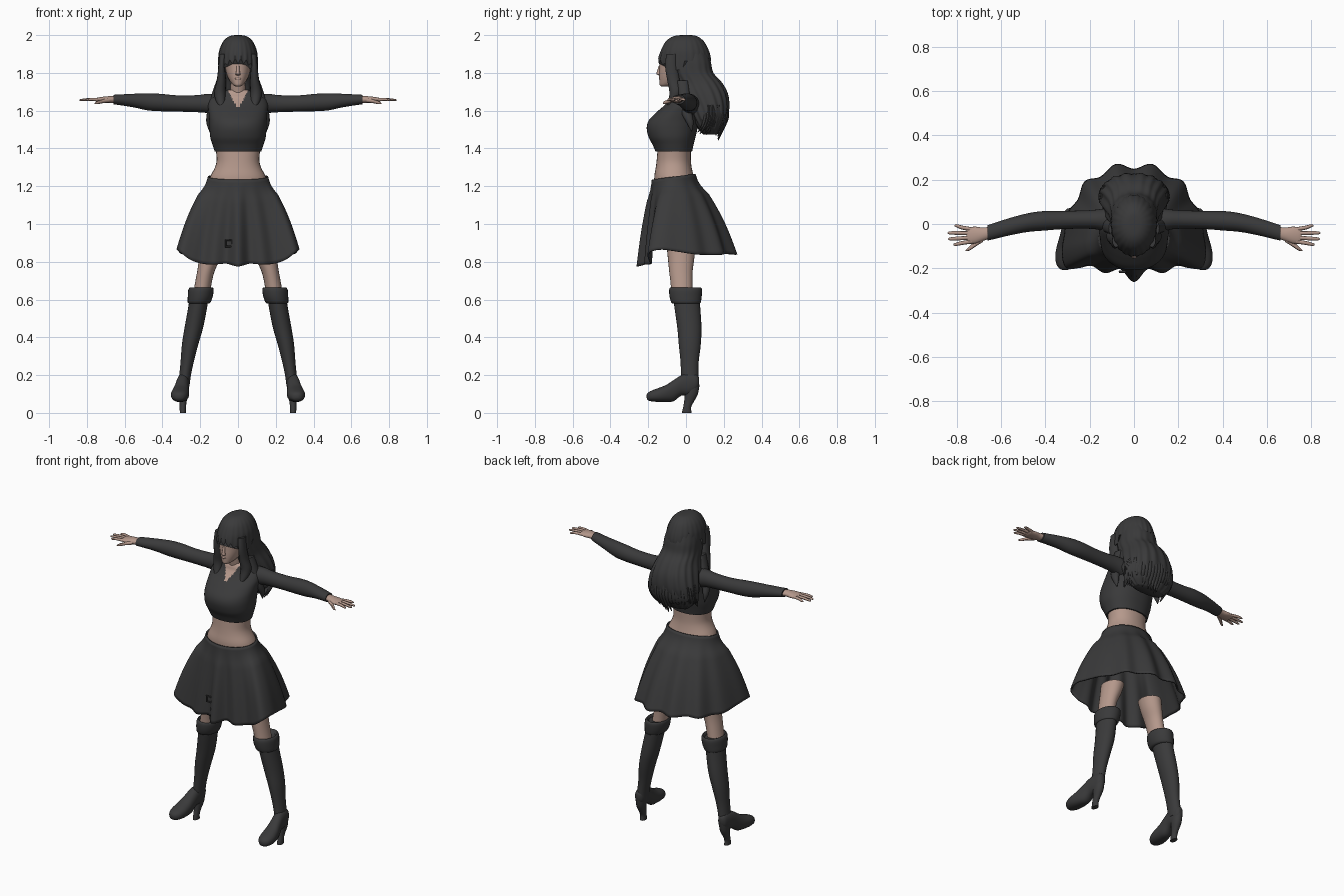
import bpy, bmesh, math, random
from mathutils import Vector

random.seed(4)


def material(name, rgb):
    m = bpy.data.materials.new(name)
    m.diffuse_color = (*rgb, 1)
    return m


DARK = material("charcoal", (0.042, 0.042, 0.043))
SKIN = material("skin", (0.46, 0.315, 0.26))


def catmull(rows, sub):
    """Resample rows of numbers along a smooth curve."""
    out = []
    n = len(rows)
    for i in range(n - 1):
        p = [rows[max(i - 1, 0)], rows[i], rows[i + 1], rows[min(i + 2, n - 1)]]
        for k in range(sub):
            t = k / sub
            out.append([0.5 * (2 * b + (c - a) * t + (2 * a - 5 * b + 4 * c - d) * t * t
                               + (3 * b - a - 3 * c + d) * t ** 3) for a, b, c, d in zip(*p)])
    out.append(list(rows[-1]))
    return out


def grid(name, rings, mat, cap=True):
    """Mesh from a list of closed point rings."""
    bm = bmesh.new()
    vr = [[bm.verts.new(p) for p in ring] for ring in rings]
    n = len(vr[0])
    for a, b in zip(vr, vr[1:]):
        for j in range(n):
            bm.faces.new((a[j], a[(j + 1) % n], b[(j + 1) % n], b[j]))
    if cap:
        bm.faces.new(vr[0])
        bm.faces.new(vr[-1])
    bmesh.ops.recalc_face_normals(bm, faces=bm.faces[:])
    me = bpy.data.meshes.new(name)
    bm.to_mesh(me)
    bm.free()
    ob = bpy.data.objects.new(name, me)
    bpy.context.collection.objects.link(ob)
    me.materials.append(mat)
    for o in bpy.context.selected_objects:
        o.select_set(False)
    ob.select_set(True)
    bpy.context.view_layer.objects.active = ob
    bpy.ops.object.shade_smooth_by_angle(angle=math.radians(50))
    return ob


def tube(name, rows, mat, u="x", v="y", seg=24, sub=4, p=1.0, fn=None):
    """Loft ellipses (cx, cy, cz, ru, rv) lying in the u-v plane."""
    ax = {"x": Vector((1, 0, 0)), "y": Vector((0, 1, 0)), "z": Vector((0, 0, 1))}
    rows = catmull(rows, sub)
    rings = []
    for i, r in enumerate(rows):
        ring = []
        for j in range(seg):
            a = math.tau * j / seg
            c, s = math.cos(a), math.sin(a)
            c, s = math.copysign(abs(c) ** p, c), math.copysign(abs(s) ** p, s)
            q = Vector(r[:3]) + ax[u] * max(r[3], .001) * c + ax[v] * max(r[4], .001) * s
            ring.append(fn(a, i / (len(rows) - 1), q, r) if fn else q)
        rings.append(ring)
    return grid(name, rings, mat)


def body(*rows):
    """(z, half width, front y, back y) -> tube rows."""
    return [(0, (f + b) / 2, z, h, (b - f) / 2) for z, h, f, b in rows]


def side(s, rows):
    return [(s * r[0], *r[1:]) for r in rows]


# Bare midriff
tube("midriff", body((1.2, .158, -.166, .06), (1.25, .147, -.168, .042), (1.3, .122, -.16, .03),
                     (1.34, .113, -.155, .026), (1.4, .118, -.15, .026)), SKIN, seg=32, p=.92)

# Cropped top, with the V neckline set by a height rule
top = tube("cropped_top", body((1.385, .124, -.162, .033), (1.42, .135, -.177, .04), (1.46, .147, -.198, .05),
                               (1.51, .151, -.208, .062), (1.55, .152, -.196, .07), (1.59, .155, -.158, .076),
                               (1.63, .158, -.112, .078), (1.665, .145, -.08, .072), (1.69, .11, -.07, .06),
                               (1.71, .06, -.06, .04)), DARK, seg=120, sub=10, p=.9)
top.data.materials.append(SKIN)
for f in top.data.polygons:
    c = f.center
    if c.y < .0 and c.z > 1.607 + 1.9 * abs(c.x):
        f.material_index = 1

# Neck, head, nose and lips
tube("neck", [(0, -.01, 1.62, .06, .055), (0, -.02, 1.68, .044, .045), (0, -.03, 1.73, .042, .045),
              (0, -.035, 1.79, .042, .05)], SKIN)
tube("head", body((1.728, .012, -.13, -.09), (1.736, .026, -.139, -.06), (1.755, .042, -.141, -.01),
                  (1.785, .057, -.142, .03), (1.82, .067, -.141, .06), (1.86, .072, -.138, .08),
                  (1.92, .07, -.115, .08), (1.96, .04, -.07, .05)), SKIN, seg=32, p=.92)
tube("nose", [(0, -.134, 1.785, .006, .004), (0, -.142, 1.792, .013, .013), (0, -.142, 1.803, .01, .013),
              (0, -.138, 1.84, .007, .005)], SKIN, seg=12)
tube("lips", [(0, -.137, 1.763, .008, .004), (0, -.138, 1.769, .018, .006),
              (0, -.137, 1.776, .008, .004)], SKIN, seg=12)


# Hair cap with a ragged fringe
def fringe(a, t, q, r):
    w = max(0, (t - .7) / .3)
    front = max(0, -math.sin(a))
    k = 1 + .018 * math.cos(22 * a) * t
    q = Vector((q.x * k, r[1] + (q.y - r[1]) * k, q.z))
    q.z -= w * (.07 * (abs(q.x) / .1) ** 3 * front ** .3 - .014 * math.cos(22 * a) * front)
    return q


tube("hair_cap", body((2.0, .012, -.02, .02), (1.997, .036, -.055, .05), (1.985, .06, -.085, .075),
                      (1.96, .082, -.112, .1), (1.92, .098, -.132, .12), (1.885, .103, -.143, .13),
                      (1.862, .104, -.146, .132)), DARK, seg=88, fn=fringe)


# Long back hair with strand grooves, reaching forward past the cheeks
def groove(a, t, q, r):
    k = 1 + .03 * math.cos(17 * a + 2 * math.sin(4 * t)) * min(1, 2 * t)
    return Vector((q.x * k, r[1] + (q.y - r[1]) * k, q.z))


tube("back_hair", body((1.92, .09, -.09, .11), (1.86, .102, -.09, .131), (1.8, .106, -.08, .145),
                       (1.75, .114, -.058, .188), (1.69, .134, -.035, .22), (1.62, .15, .0, .228),
                       (1.56, .153, .03, .214), (1.51, .138, .06, .193), (1.475, .1, .09, .165)),
     DARK, seg=88, p=.85, fn=groove)
for i in range(27):
    a = math.radians(-12 + 204 * i / 26)
    x, y = .146 * math.cos(a), .125 + .09 * math.sin(a)
    tip = random.uniform(1.435, 1.5) + .035 * abs(math.cos(a))
    tube("hair_tip", [(x * .95, y, 1.63, .012, .012), (x, y, 1.57, .017, .014),
                      (x * .95, y - .015, 1.52, .014, .011), (x * .9, y - .045, tip, .002, .002)],
         DARK, seg=7, sub=2)

# Skirt: waist ellipse blended into a folded hem (x, y, z), front to back
hem = [(0, -.258, .775), (.06, -.2, .79), (.13, -.218, .785), (.19, -.185, .79), (.25, -.195, .81),
       (.305, -.195, .85), (.322, -.13, .865), (.312, -.05, .855), (.295, .05, .84), (.25, .11, .838),
       (.22, .19, .838), (.15, .21, .842), (.08, .268, .838), (0, .245, .842)]
full = hem + [(-x, y, z) for x, y, z in hem[-2:0:-1]]
n = len(full)
edge = catmull([full[-1]] + full + full[:2], 5)[5:5 + 5 * n]
rings = []
for i in range(25):
    t = i / 24
    f = t + .1 * math.sin(math.pi * t) - .06 * math.sin(math.pi * min(1, 4 * t))
    ring = []
    for j, e in enumerate(edge):
        a = math.tau * j / len(edge)
        w = (.156 * math.sin(a), -.065 - .112 * math.cos(a), 1.25 - .015 * math.cos(a))
        ring.append((w[0] + (e[0] - w[0]) * f, w[1] + (e[1] - w[1]) * f, w[2] + (e[2] - w[2]) * t))
    rings.append(ring)
skirt = grid("skirt", rings, DARK, cap=False)
thick = skirt.modifiers.new("cloth_thickness", "SOLIDIFY")
thick.thickness, thick.offset = .008, 0

# Small fastener on the skirt front
bpy.ops.mesh.primitive_torus_add(major_segments=4, minor_segments=6, major_radius=.024, minor_radius=.006,
                                 location=(-.048, -.216, .898), rotation=(math.pi / 2, math.pi / 4, 0))
bpy.context.object.name = "skirt_fastener"
bpy.context.object.data.materials.append(DARK)

for s in (1, -1):
    # Face-framing locks
    tube("front_lock", side(s, [(.08, -.075, 1.9, .018, .03), (.086, -.078, 1.83, .018, .033),
                                (.088, -.066, 1.76, .024, .034), (.095, -.055, 1.7, .03, .034),
                                (.092, -.072, 1.65, .024, .022), (.082, -.102, 1.605, .003, .003)]),
         DARK, seg=14)
    tube("side_lock", side(s, [(.1, -.02, 1.76, .014, .03), (.118, -.01, 1.69, .02, .03),
                               (.14, .0, 1.6, .022, .03), (.152, .02, 1.54, .016, .02),
                               (.15, .03, 1.49, .002, .002)]), DARK, seg=14)
    # Sleeves and hands
    tube("sleeve", side(s, [(.1, .015, 1.63, .06, .058), (.16, .02, 1.638, .046, .051),
                            (.22, .02, 1.637, .041, .045), (.32, .018, 1.638, .041, .043),
                            (.41, .014, 1.643, .044, .046), (.48, .006, 1.647, .042, .045),
                            (.56, -.012, 1.654, .039, .035), (.66, -.04, 1.659, .035, .025)]),
         DARK, "y", "z")
    tube("palm", side(s, [(.64, -.037, 1.659, .026, .018), (.68, -.046, 1.659, .03, .018),
                          (.715, -.05, 1.658, .038, .016), (.745, -.052, 1.657, .037, .012),
                          (.755, -.052, 1.657, .03, .008)]), SKIN, "y", "z", seg=18)
    for y0, x1, y1 in ((-.079, .815, -.092), (-.061, .838, -.067), (-.042, .84, -.04), (-.024, .81, -.008)):
        tube("finger", side(s, [(.73, y0, 1.658, .009, .009), (.775, (y0 + y1) / 2, 1.66, .009, .008),
                                (x1 - .01, y1, 1.656, .007, .006), (x1, y1, 1.655, .002, .002)]),
             SKIN, "y", "z", seg=8, sub=3)
    tube("thumb", side(s, [(.68, -.066, 1.655, .014, .012), (.715, -.09, 1.65, .012, .01),
                           (.742, -.11, 1.643, .01, .009), (.76, -.12, 1.638, .002, .002)]),
         SKIN, "y", "z", seg=8, sub=3)
    # Bare thighs, hidden above the hem
    tube("thigh", side(s, [(.138, -.026, .87, .061, .075), (.152, -.026, .81, .055, .069),
                           (.17, -.027, .75, .046, .062), (.183, -.024, .69, .044, .058),
                           (.195, -.02, .62, .045, .056)]), SKIN)
    # Boots: turned-down cuff, shaft, foot and heel
    tube("boot_cuff", side(s, [(.195, -.002, .65, .048, .063), (.194, -.002, .664, .058, .078),
                               (.196, -.002, .652, .067, .087), (.2, -.002, .615, .066, .085),
                               (.206, .0, .585, .06, .078), (.207, .002, .578, .05, .068)]), DARK, sub=3)
    tube("boot_shaft", side(s, [(.202, .0, .63, .05, .07), (.215, .008, .55, .05, .068),
                                (.234, .018, .45, .049, .064), (.254, .02, .36, .043, .058),
                                (.269, .019, .27, .035, .048), (.28, .019, .2, .031, .046),
                                (.288, .02, .14, .031, .048)]), DARK)
    tube("boot_foot", side(s, [(.288, .07, .165, .012, .02), (.289, .055, .16, .026, .042),
                               (.29, .02, .152, .032, .058), (.294, -.025, .145, .034, .054),
                               (.299, -.065, .118, .039, .056), (.304, -.105, .103, .045, .045),
                               (.308, -.145, .095, .047, .037), (.31, -.18, .09, .04, .029),
                               (.311, -.2, .087, .026, .021), (.311, -.208, .087, .01, .009)]),
         DARK, "x", "z", p=.88)
    tube("boot_heel", side(s, [(.289, .03, .15, .028, .042), (.29, .028, .1, .026, .035),
                               (.291, .016, .06, .019, .026), (.292, .006, .03, .017, .021),
                               (.292, .004, 0, .016, .026)]), DARK, seg=16)
